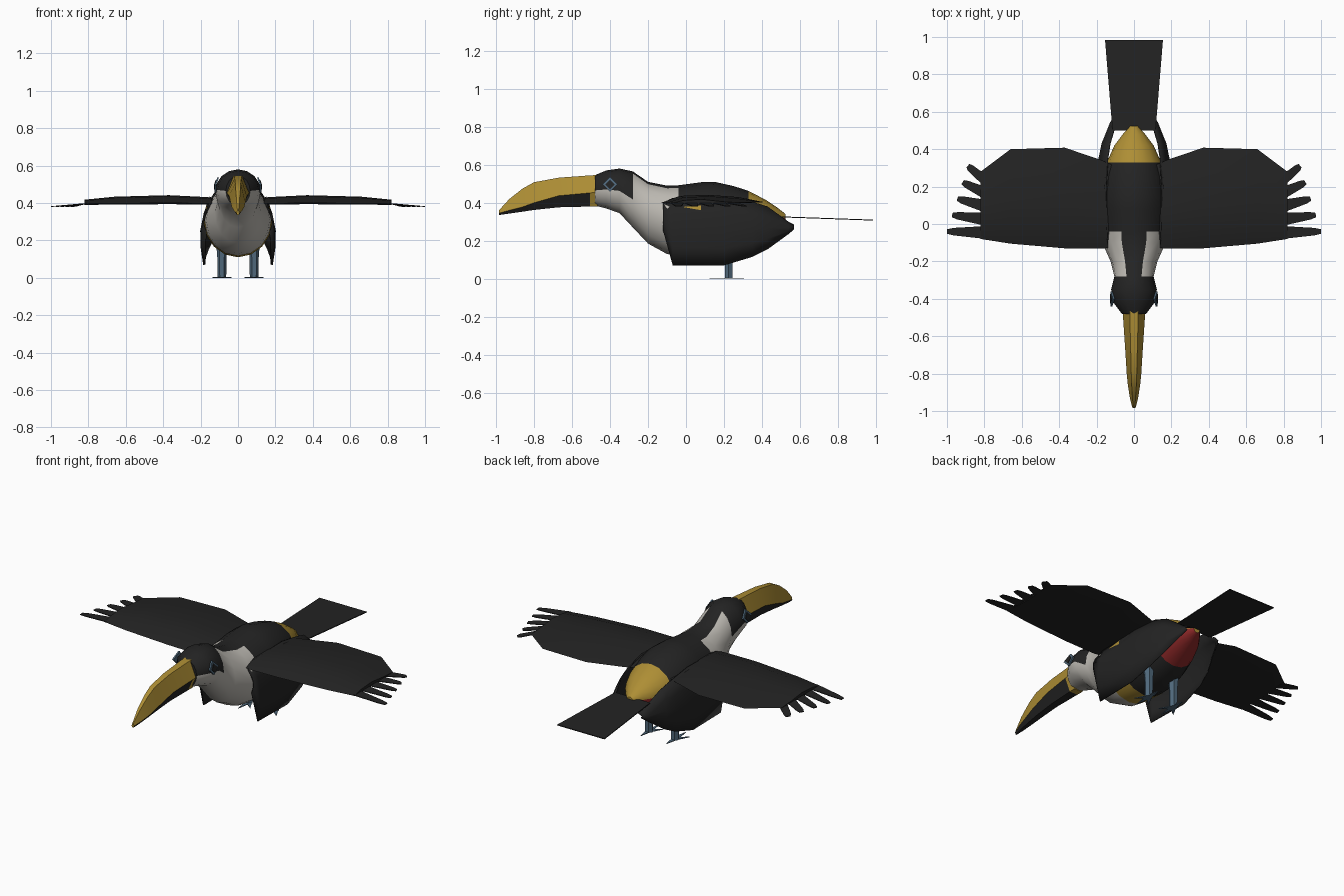
import bpy, math
from mathutils import Vector

cube = bpy.data.objects.get("Cube")
if cube:
    bpy.data.objects.remove(cube, do_unlink=True)


def material(name, rgb):
    m = bpy.data.materials.new(name)
    m.use_nodes = True
    m.diffuse_color = (*rgb, 1)
    m.node_tree.nodes["Principled BSDF"].inputs["Base Color"].default_value = (*rgb, 1)
    return m


BLACK, WHITE, YELLOW, RED, BLUE = range(5)
PALETTE = [material("black", (.017, .017, .017)), material("cream_white", (.5, .48, .44)),
           material("golden_yellow", (.42, .27, .035)), material("deep_red", (.25, .02, .02)),
           material("slate_blue", (.08, .14, .2))]


def build(name, verts, faces, rule, smooth=True):
    """Make a mesh; rule is a colour index or a function of the face centre."""
    me = bpy.data.meshes.new(name)
    me.from_pydata([tuple(v) for v in verts], [], faces)
    for m in PALETTE:
        me.materials.append(m)
    for p in me.polygons:
        p.material_index = rule(p.center) if callable(rule) else rule
    ob = bpy.data.objects.new(name, me)
    bpy.context.collection.objects.link(ob)
    bpy.ops.object.select_all(action='DESELECT')
    ob.select_set(True)
    bpy.context.view_layer.objects.active = ob
    bpy.ops.object.mode_set(mode='EDIT')
    bpy.ops.mesh.select_all(action='SELECT')
    bpy.ops.mesh.normals_make_consistent(inside=False)
    bpy.ops.object.mode_set(mode='OBJECT')
    if smooth:
        bpy.ops.object.shade_smooth_by_angle(angle=math.radians(30))
    return ob


def loft(name, rings, rule, smooth=True):
    n = len(rings[0])
    verts = [v for r in rings for v in r]
    faces = [(i * n + j, i * n + (j + 1) % n, (i + 1) * n + (j + 1) % n, (i + 1) * n + j)
             for i in range(len(rings) - 1) for j in range(n)]
    faces += [tuple(range(n)), tuple(range(len(verts) - n, len(verts)))]
    return build(name, verts, faces, rule, smooth)


def plate(name, outline, colour, thick=.005):
    """Thin slab from an outline of points."""
    return loft(name, [[Vector(p) + Vector((0, 0, d)) for p in outline]
                       for d in (0, thick)], colour, False)


# Body and head: y, half width, top, bottom
body = [(-.48, .065, .545, .385), (-.42, .11, .57, .37), (-.35, .122, .58, .345),
        (-.28, .105, .565, .27), (-.2, .125, .51, .185), (-.1, .17, .49, .13),
        (-.04, .178, .492, .118), (.08, .184, .508, .11), (.15, .183, .51, .115),
        (.25, .17, .488, .14), (.33, .145, .462, .18), (.42, .105, .415, .235),
        (.48, .06, .375, .27), (.525, .02, .34, .3)]


def body_colour(c):
    if c.y < -.28:
        return WHITE if c.z < .455 else BLACK
    if c.y < -.04:
        return WHITE if abs(c.x) > .055 or c.z < .3 else BLACK
    if c.y < .08:
        return YELLOW if c.z < .36 else BLACK
    if c.y > .33:
        return YELLOW if c.z > .318 else RED
    return BLACK


loft("body", [[(w * math.sin(a), y, (t + b) / 2 + (t - b) / 2 * math.cos(a))
               for a in (math.tau * k / 16 for k in range(16))]
              for y, w, t, b in body], body_colour)

# Beak: y, half width, top, mouth line, bottom
beak = [(-.465, .06, .546, .455, .38), (-.505, .058, .544, .452, .38),
        (-.67, .047, .532, .437, .376), (-.8, .039, .508, .4, .362),
        (-.86, .033, .475, .378, .353), (-.93, .022, .42, .36, .343),
        (-.985, .008, .36, .345, .335)]


def mouth(y):
    for a, b in zip(beak, beak[1:]):
        if b[0] <= y <= a[0]:
            return a[3] + (b[3] - a[3]) * (y - a[0]) / (b[0] - a[0])
    return .345


loft("beak", [[(.38 * w, y, t), (w, y, m), (.45 * w, y, b),
               (-.45 * w, y, b), (-w, y, m), (-.38 * w, y, t)]
              for y, w, t, m, b in beak],
     lambda c: YELLOW if c.y > -.505 or c.z > mouth(c.y) else BLACK)

# Tail
plate("tail", [(-.115, .5, .323), (.115, .5, .323), (.155, .985, .306), (-.155, .985, .306)], BLACK)

# Spread wing sections: x, leading y, trailing y, top, bottom
wing = [(.08, -.12, .3, .425, .39), (.17, -.132, .34, .432, .39), (.37, -.13, .408, .442, .392),
        (.66, -.105, .4, .434, .39), (.82, -.08, .28, .418, .388)]
# Folded wing columns: y, top, bottom, outward scale
fold = [(-.12, .4, .25, .93), (-.07, .425, .07, .97), (.2, .435, .07, 1),
        (.35, .405, .115, .94), (.43, .38, .155, .86), (.54, .3, .235, .64), (.57, .285, .26, .56)]

for side, s in (("left", 1), ("right", -1)):
    rings = []
    for x, le, te, t, b in wing:
        c = te - le
        rings.append([(s * x, le, b + .008), (s * x, le + .18 * c, t - .006),
                      (s * x, le + .45 * c, t), (s * x, le + .75 * c, t - .012),
                      (s * x, te, b + .012), (s * x, le + .5 * c, b + .002)])
    loft(side + "_spread_wing", rings, BLACK)

    # Fingered wing tip
    for k in range(5):
        y0, tip = -.078 + .072 * k, Vector((1 - .028 * k, -.04 + .088 * k, .379))
        lean = .3 * k
        across = Vector((-math.sin(lean * .6), math.cos(lean * .6), 0)) * .02
        mid = Vector((.82, y0 + .034, .396)).lerp(tip, .8)
        pts = [Vector((.81, y0, .396)), mid - across, tip - across * .6,
               tip + across * .6, mid + across, Vector((.81, y0 + .066, .396))]
        plate(f"{side}_wing_finger_{k + 1}", [(s * p.x, p.y, p.z) for p in pts], BLACK, .004)

    # Folded wing shell along the flank
    rows = [(0, .152), (.25, .184), (.5, .202), (.75, .2), (1, .186)]
    verts = [(s * x * f, y, t + (b - t) * u) for y, t, b, f in fold for u, x in rows]
    n = len(rows)
    faces = [(i * n + j, i * n + j + 1, (i + 1) * n + j + 1, (i + 1) * n + j)
             for i in range(len(fold) - 1) for j in range(n - 1)]
    shell = build(side + "_folded_wing", verts, faces, BLACK)
    shell.modifiers.new("thickness", 'SOLIDIFY').thickness = .006

    # Eye: diamond rim with a dark centre
    for part, r, x, colour in (("eye_rim", .04, .122, BLUE), ("eye", .025, .126, BLACK)):
        loft(f"{side}_{part}", [[(s * (x + d - .35 * abs(dz) * (dz > 0)), -.4 + dy, .497 + dz)
                                 for dy, dz in ((r, 0), (0, r), (-r, 0), (0, -r))]
                                for d in (-.006, .003)], colour, False)

    # Leg and toes
    loft(side + "_leg", [[(s * .086 + r * math.cos(a), .225 + r * math.sin(a), z)
                          for a in (math.tau * k / 6 for k in range(6))]
                         for z, r in ((0, .023), (.1, .024), (.2, .032))], BLUE)
    for k, (angle, length) in enumerate(((-90, .1), (-50, .08), (-130, .08), (90, .08))):
        d = Vector((math.cos(math.radians(angle)), math.sin(math.radians(angle)), 0))
        o, p = Vector((s * .086, .225, 0)), Vector((-d.y, d.x, 0)) * .017
        plate(f"{side}_toe_{k + 1}", [o - p, o + d * length, o + p], BLUE, .004)
